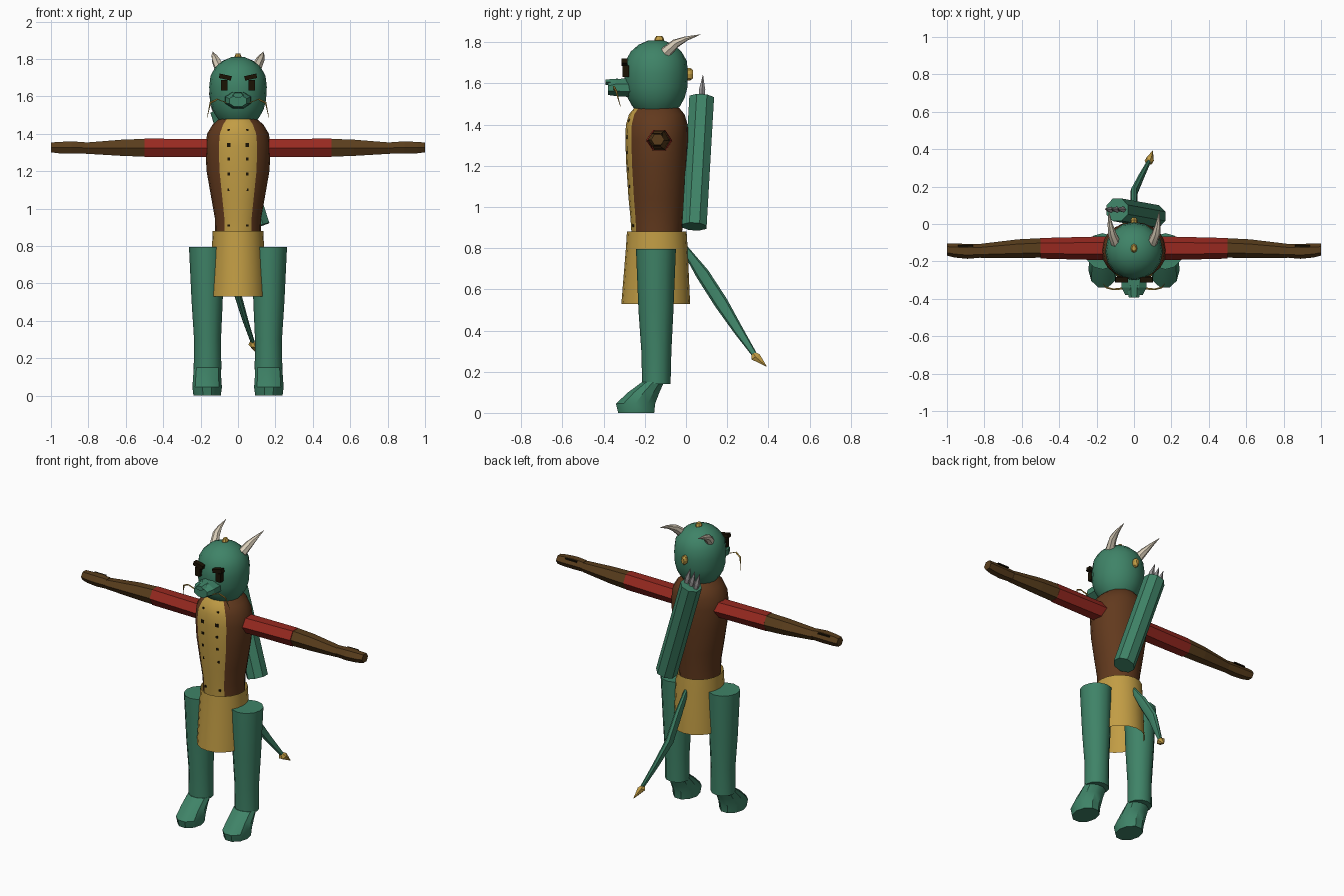
import bpy, bmesh, math
from mathutils import Vector

old = bpy.data.objects.get("Cube")
if old:
    bpy.data.objects.remove(old, do_unlink=True)

X, Y, Z = Vector((1, 0, 0)), Vector((0, 1, 0)), Vector((0, 0, 1))
CY = -0.142  # depth of the body's centre line


def material(name, rgb):
    lin = [(c / 255) ** 2.2 for c in rgb] + [1]
    m = bpy.data.materials.new(name)
    m.use_nodes = True
    m.diffuse_color = lin
    m.node_tree.nodes["Principled BSDF"].inputs["Base Color"].default_value = lin
    return m


GREEN = material("scale green", (65, 130, 103))
GOLD = material("gold cloth", (192, 155, 70))
RED = material("red sleeve", (150, 45, 37))
BROWN = material("leather brown", (98, 60, 35))
BRACER = material("bracer brown", (90, 64, 34))
DARK = material("near black", (32, 25, 12))
BONE = material("horn bone", (215, 203, 182))
STEEL = material("steel grey", (155, 152, 152))


def finish(name, bm, mats, angle):
    bmesh.ops.recalc_face_normals(bm, faces=bm.faces)
    mesh = bpy.data.meshes.new(name)
    bm.to_mesh(mesh)
    bm.free()
    ob = bpy.data.objects.new(name, mesh)
    bpy.context.collection.objects.link(ob)
    for m in mats:
        mesh.materials.append(m)
    if angle:
        bpy.ops.object.select_all(action='DESELECT')
        ob.select_set(True)
        bpy.context.view_layer.objects.active = ob
        bpy.ops.object.shade_smooth_by_angle(angle=math.radians(angle))
    return ob


def loft(name, rings, sides, mat, u=X, v=Y, angle=0, caps=True, phase=0.0):
    """Skin rings given as (centre, radius along u, radius along v)."""
    bm = bmesh.new()
    loops = []
    for c, ru, rv in rings:
        ts = [2 * math.pi * (k + phase) / sides for k in range(sides)]
        loops.append([bm.verts.new(Vector(c) + u * ru * math.cos(t) + v * rv * math.sin(t))
                      for t in ts])
    for a, b in zip(loops, loops[1:]):
        for k in range(sides):
            n = (k + 1) % sides
            bm.faces.new((a[k], a[n], b[n], b[k]))
    if caps:
        bm.faces.new(loops[0])
        bm.faces.new(loops[-1])
    return finish(name, bm, [mat], angle)


def box(name, centre, size, mat, tilt=0.0):
    bm = bmesh.new()
    bmesh.ops.create_cube(bm, size=1)
    bmesh.ops.scale(bm, vec=size, verts=bm.verts)
    ob = finish(name, bm, [mat], 0)
    ob.location = centre
    ob.rotation_euler.y = tilt
    return ob


# Torso, with the front faces coloured as a chest panel
torso = loft("torso", [((0, CY, z), rx, ry) for z, rx, ry in (
    (0.86, .122, .122), (0.95, .124, .128), (1.04, .14, .137), (1.2, .168, .148),
    (1.33, .175, .153), (1.4, .165, .15), (1.45, .135, .135), (1.48, .1, .11))],
    20, BROWN, angle=35)
torso.data.materials.append(GOLD)
for f in torso.data.polygons:
    if abs(f.normal.x) < -0.75 * f.normal.y and abs(f.normal.z) < 0.9:
        f.material_index = 1

# Studs on the chest panel
for s in (-1, 1):
    for z, y, w in ((1.42, -.276, .012), (1.34, -.286, .02), (1.265, -.286, .014),
                    (1.185, -.281, .014), (1.1, -.272, .014), (0.91, -.257, .012)):
        box("chest_stud", (s * .05, y, z), (w, .008, w), DARK)

# Skirt, an open tube
loft("skirt", [((0, CY, .88), .135, .145), ((0, CY, .8), .139, .15),
               ((0, CY - .005, .53), .15, .167)], 20, GOLD, angle=35, caps=False)

# Head
loft("head", [((0, CY - .003, z), r, r * 1.01) for z, r in (
    (1.46, .09), (1.49, .115), (1.53, .137), (1.58, .15), (1.65, .154),
    (1.71, .147), (1.755, .122), (1.788, .085), (1.81, .035))], 16, GREEN, angle=40)

# Snout and nose
loft("snout", [((0, -.26, 1.58), .075, .05), ((0, -.34, 1.58), .072, .045),
               ((0, -.38, 1.575), .05, .033)], 8, GREEN, X, Z, phase=.5)
loft("nose", [((0, -.33, 1.61), .036, .016), ((0, -.392, 1.606), .028, .015)],
     6, GREEN, X, Z)

# Gold beads on the crown and the back of the head
loft("crown_bead", [((0, -.13, 1.79), .018, .024), ((0, -.13, 1.815), .018, .024),
                    ((0, -.13, 1.83), .011, .015)], 8, GOLD)
loft("back_bead", [((0, -.01, 1.645), .018, .03), ((0, .022, 1.645), .018, .03),
                   ((0, .035, 1.645), .01, .018)], 8, GOLD, X, Z)

for s in (-1, 1):
    side = "left" if s > 0 else "right"

    # Face details and horns
    box(side + "_eye", (s * .073, -.293, 1.66), (.034, .03, .055), DARK)
    box(side + "_brow", (s * .068, -.298, 1.703), (.066, .03, .024), DARK, -s * .22)
    loft(side + "_whisker", [((s * .06, -.345, 1.565), .006, .006),
                             ((s * .11, -.35, 1.585), .005, .005),
                             ((s * .148, -.34, 1.565), .005, .005),
                             ((s * .165, -.318, 1.487), .001, .001)],
         5, GOLD, Y, (X * s + Z).normalized())
    loft(side + "_horn", [((s * .095, -.105, 1.745), .03, .03),
                          ((s * .118, -.05, 1.795), .024, .022),
                          ((s * .128, .0, 1.818), .014, .012),
                          ((s * .135, .07, 1.838), .001, .001)],
         7, BONE, X, (Z - Y * .7).normalized(), angle=40)

    # Arm: sleeve, bracer, hand
    def arm_part(name, mat, stations):
        return loft(side + name, [((s * x, y, z), ry, rz) for x, y, z, ry, rz in stations],
                    6, mat, Y, Z)
    arm_part("_upper_arm", RED, ((.14, -.13, 1.323, .064, .055), (.5, -.13, 1.325, .055, .057)))
    arm_part("_forearm", BRACER, ((.5, -.128, 1.325, .052, .055), (.62, -.132, 1.325, .05, .05),
                                  (.82, -.144, 1.323, .038, .034)))
    arm_part("_hand", BRACER, ((.82, -.144, 1.325, .036, .035), (.89, -.146, 1.326, .04, .038),
                               (.96, -.142, 1.326, .037, .035), (1.0, -.137, 1.327, .032, .03)))
    box(side + "_knuckle_plate", (s * .9, -.118, 1.352), (.08, .014, .008), DARK)

    # Leg and foot
    loft(side + "_leg", [((s * .168, CY - .004, .795), .094, .097),
                         ((s * .165, CY - .004, .5), .083, .085),
                         ((s * .163, CY - .002, .3), .072, .073),
                         ((s * .163, CY - .002, .14), .074, .069)], 12, GREEN, angle=40)
    loft(side + "_foot", [((s * .163, -.16, .15), .073, .056),
                          ((s * .165, -.205, .1), .075, .08),
                          ((s * .165, -.245, .045), .079, .1),
                          ((s * .165, -.242, 0), .073, .092)], 10, GREEN, angle=35)

# Tail with a pointed gold tip
across = (Y + Z * .62).normalized()
loft("tail", [((0, -.01, .805), .012, .016), ((0, .08, .675), .018, .033),
              ((0, .17, .535), .02, .034), ((.04, .255, .4), .016, .024),
              ((.083, .34, .272), .011, .012)], 8, GREEN, X, across, angle=40)
loft("tail_tip", [((.076, .325, .292), .01, .01), ((.081, .338, .272), .025, .027),
                  ((.1, .392, .225), .001, .001)], 6, GOLD, X, across)

# Quiver slung across the back, with arrow points
low, high = Vector((.11, .04, .905)), Vector((-.09, .076, 1.53))
along = (high - low).normalized()
qu = (X - along * along.x).normalized()
qv = along.cross(qu)
loft("quiver", [(low, .065, .065), (high, .065, .065)], 8, GREEN, qu, qv, phase=.5)
for k in (-1, 0, 1):
    foot = high + qu * .034 * k
    loft("arrow_point", [(foot - along * .02, .016, .014), (foot + along * .03, .018, .016),
                         (foot + along * .105, .001, .001)], 5, STEEL, qu, qv)
